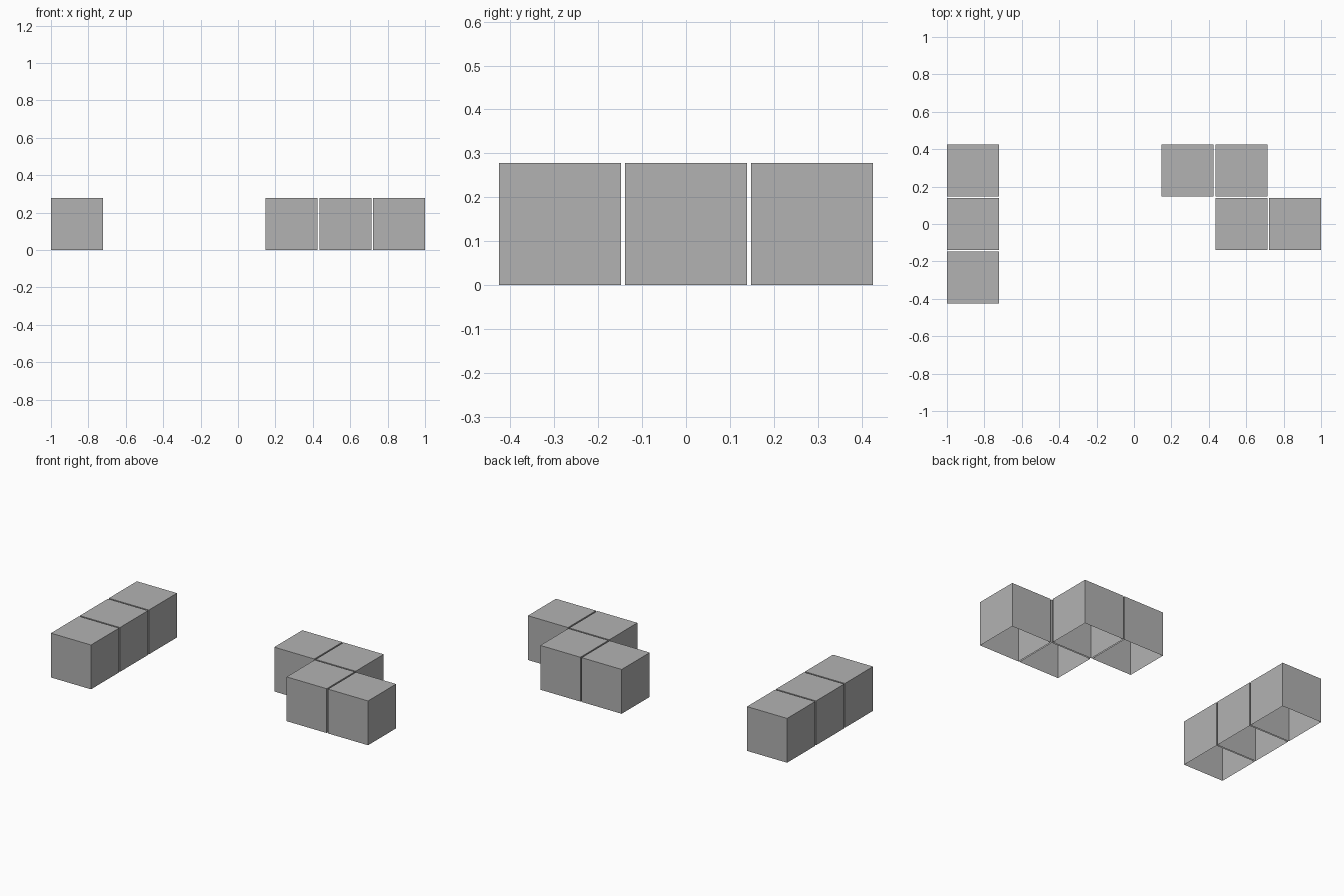
import bpy, bmesh

if "Cube" in bpy.data.objects:
    bpy.data.objects.remove(bpy.data.objects["Cube"])

SIZE = 0.278    # block edge length
PITCH = 0.287   # spacing between block centres

grey = bpy.data.materials.new("grey")
grey.diffuse_color = (0.448, 0.448, 0.448, 1)
grey.use_nodes = True
grey.node_tree.nodes["Principled BSDF"].inputs["Base Color"].default_value = grey.diffuse_color


def block(name, col, row):
    """Thin-walled cube with an open bottom at a grid cell."""
    bm = bmesh.new()
    bmesh.ops.create_cube(bm, size=SIZE)
    bm.normal_update()
    bottom = [f for f in bm.faces if f.normal.z < -0.5]
    bmesh.ops.delete(bm, geom=bottom, context='FACES_ONLY')
    mesh = bpy.data.meshes.new(name)
    bm.to_mesh(mesh)
    bm.free()
    mesh.materials.append(grey)
    obj = bpy.data.objects.new(name, mesh)
    obj.location = (col * PITCH, row * PITCH, SIZE / 2)
    bpy.context.collection.objects.link(obj)


# Straight bar of three blocks on the left
for i, row in enumerate((-1, 0, 1)):
    block(f"bar_block_{i + 1}", -3, row)

# Stepped group of four blocks on the right
for i, (col, row) in enumerate(((1, 1), (2, 1), (2, 0), (3, 0))):
    block(f"step_block_{i + 1}", col, row)
